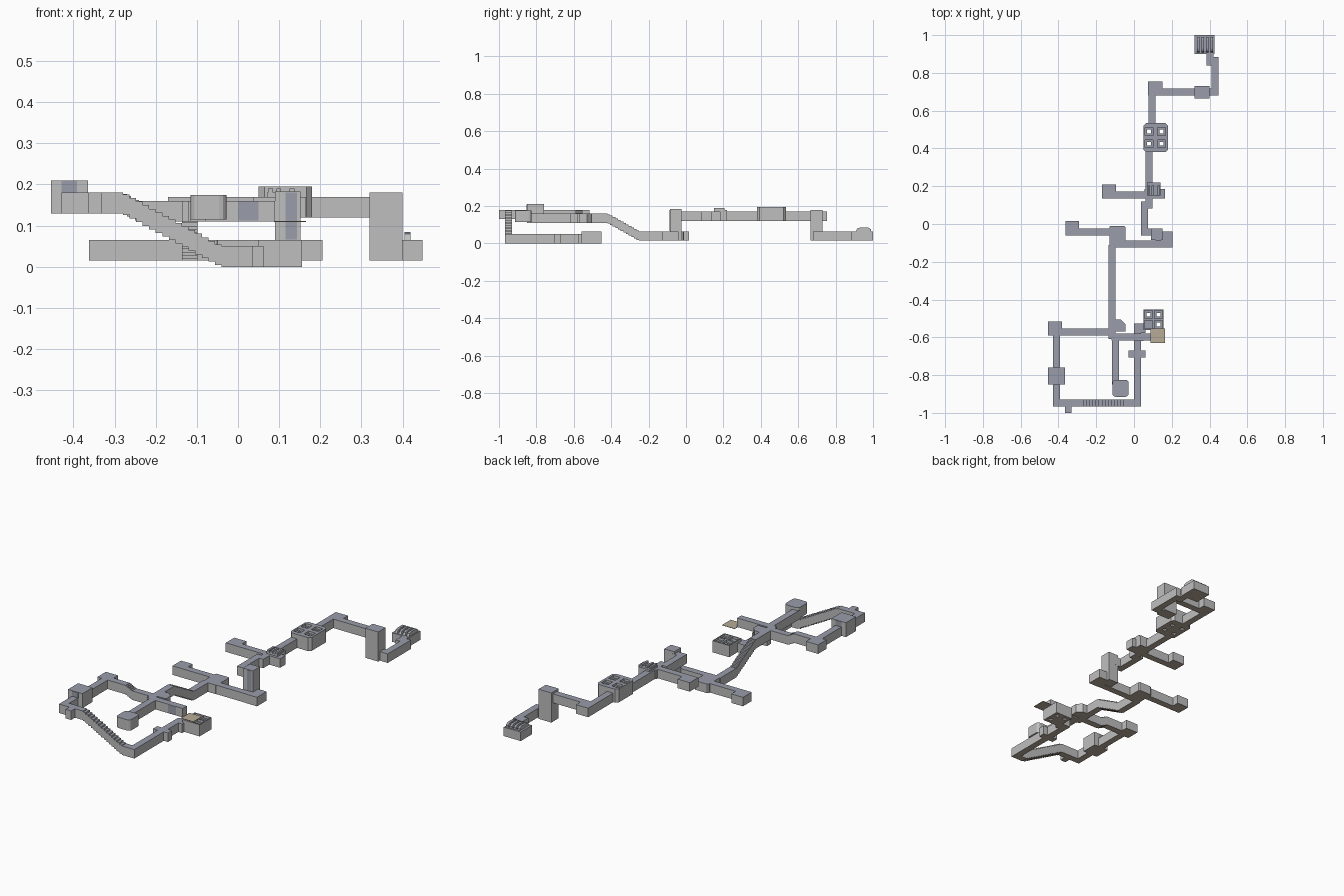
import bpy
import bmesh
from mathutils import Vector

cube = bpy.data.objects.get("Cube")
if cube:
    bpy.data.objects.remove(cube, do_unlink=True)


def material(name, colour):
    mat = bpy.data.materials.new(name)
    mat.use_nodes = True
    mat.diffuse_color = (*colour, 1)
    mat.node_tree.nodes["Principled BSDF"].inputs["Base Color"].default_value = (*colour, 1)
    return mat


WALL = material("light_grey_wall", (.52, .52, .52))
CEILING = material("blue_grey_ceiling", (.32, .34, .4))
FLOOR = material("tan_floor", (.48, .41, .31))

# Floor and ceiling heights of each storey
BASE, LOW, MID = (0, .05), (.015, .065), (.11, .16)
HIGH, WEST = (.12, .17), (.13, .18)
HALF = .0185


def paint(mesh):
    """Ceilings face up, floors face down, everything else is wall."""
    mesh.materials.clear()
    for mat in (WALL, CEILING, FLOOR):
        mesh.materials.append(mat)
    for face in mesh.polygons:
        z = face.normal.z
        face.material_index = 1 if z > .5 else 2 if z < -.5 else 0


def upright(u, v, w):
    return (u, v, w)


def prism(name, outline, span, place=upright, bevel=0, segments=1):
    """Extrude an outline between two depths, optionally bevelling its corners."""
    bm = bmesh.new()
    ends = [[bm.verts.new(place(u, v, w)) for u, v in outline] for w in span]
    bm.faces.new(ends[0])
    bm.faces.new(ends[1])
    count = len(outline)
    sides = []
    for i in range(count):
        j = (i + 1) % count
        bm.faces.new((ends[0][i], ends[0][j], ends[1][j], ends[1][i]))
        sides.append(bm.edges.get((ends[0][i], ends[1][i])))
    if bevel:
        bmesh.ops.bevel(bm, geom=sides, offset=bevel, segments=segments,
                        profile=.5, affect='EDGES')
    bmesh.ops.recalc_face_normals(bm, faces=bm.faces)
    mesh = bpy.data.meshes.new(name)
    bm.to_mesh(mesh)
    bm.free()
    paint(mesh)
    obj = bpy.data.objects.new(name, mesh)
    bpy.context.collection.objects.link(obj)
    return obj


def room(name, x0, x1, y0, y1, level, bevel=0, segments=1):
    return prism(name, [(x0, y0), (x1, y0), (x1, y1), (x0, y1)], level,
                 bevel=bevel, segments=segments)


def corridor(name, path, level, half=HALF):
    """Sweep a passage along a path with mitred turns."""
    pts = [Vector(p) for p in path]
    normals = []
    for a, b in zip(pts, pts[1:]):
        d = (b - a).normalized()
        normals.append(Vector((-d.y, d.x)))
    left, right = [], []
    for i, p in enumerate(pts):
        n, m = normals[max(i - 1, 0)], normals[min(i, len(normals) - 1)]
        off = (n + m) / (1 + n.dot(m)) * half
        left.append(tuple(p + off))
        right.append(tuple(p - off))
    return prism(name, left + right[::-1], level)


def stairs(name, axis, start, end, centre, top_level, low_level, steps):
    """Stepped passage between two storeys, running along x or y."""
    roof, floor = [], []
    for i in range(steps):
        f = (i + .5) / steps
        z = top_level[0] + (low_level[0] - top_level[0]) * f
        for k in (i, i + 1):
            s = start + (end - start) * k / steps
            roof.append((s, z + .05))
            floor.append((s, z))
    place = (lambda u, v, w: (u, w, v)) if axis == "x" else (lambda u, v, w: (w, u, v))
    return prism(name, roof + floor[::-1], (centre - HALF, centre + HALF), place)


def pillar_room(obj, xs, ys, top, open_all=True):
    """Sink four square coffers in the roof, each around a hollow pillar."""
    cutters = []
    for i, x in enumerate(xs):
        for j, y in enumerate(ys):
            sizes = [(.021, top - .012)]
            if open_all or i or j:
                sizes.append((.01, -1))
            for r, base in sizes:
                cutters.append(room("pillar_cutter", x - r, x + r, y - r, y + r, (base, 1)))
    for cutter in cutters:
        cutter.hide_render = True
        mod = obj.modifiers.new("pillar", 'BOOLEAN')
        mod.operation = 'DIFFERENCE'
        mod.solver = 'EXACT'
        mod.object = cutter
    graph = bpy.context.evaluated_depsgraph_get()
    mesh = bpy.data.meshes.new_from_object(obj.evaluated_get(graph))
    obj.modifiers.clear()
    obj.data = mesh
    paint(mesh)
    for cutter in cutters:
        bpy.data.objects.remove(cutter, do_unlink=True)


def panel(name, x0, x1, y, z0, z1, mat=CEILING):
    """Thin coloured plate on a wall facing front or back."""
    obj = room(name, x0, x1, y - .001, y + .001, (z0, z1))
    obj.data.materials.clear()
    obj.data.materials.append(mat)


# Slatted room at the far back and its approach
room("back_room", .32, .425, .9, 1, LOW)
for i in range(4):
    x = .333 + i * .024
    prism("back_room_slat", [(.905, .06), (.915, .08), (.93, .085), (.975, .085), (.99, .075), (.99, .06)],
          (x, x + .014), lambda u, v, w: (w, u, v))
room("back_link", .385, .42, .84, .9, LOW)
corridor("back_corridor", [(.43, .885), (.43, .698), (.37, .698)], LOW)
room("back_shaft", .32, .4, .665, .73, (.015, .18))

# Upper passage running forward through the large pillar room
corridor("north_corridor", [(.34, .698), (.094, .698), (.094, .5)], HIGH)
room("north_corner", .075, .15, .68, .755, HIGH)
hall = room("pillar_hall", .05, .18, .38, .535, (.12, .195), bevel=.014)
pillar_room(hall, (.08, .145), (.425, .49), .195)
corridor("hall_corridor", [(.08, .4), (.08, .1), (.055, .1), (.055, -.043), (.12, -.043)], HIGH)

# Small ribbed crossing with a side passage
room("crossing", .055, .165, .135, .185, HIGH)
room("crossing_tower", .07, .14, .15, .22, (.12, .18))
for x in (.073, .093, .125):
    room("crossing_rib", x, x + .012, .15, .205, (.17, .19))
corridor("crossing_branch", [(.08, .153), (-.17, .153)], HIGH)
room("crossing_branch_end", -.17, -.095, .135, .21, HIGH)

# Middle shaft down to the lower junction
room("middle_shaft", .09, .152, -.085, -.025, (.015, .183))
panel("middle_shaft_opening", .115, .143, -.086, .066, .18)
corridor("shaft_corridor", [(-.06, -.105), (.2, -.105)], LOW)
room("shaft_corridor_end", .14, .205, -.125, -.04, LOW)
room("lower_junction", -.13, -.045, -.125, -.01, LOW, bevel=.006)
corridor("junction_branch", [(-.12, -.043), (-.362, -.043)], LOW)
room("junction_branch_end", -.362, -.29, -.06, .015, LOW)

# Stepped climb from the lower junction to the front junction
corridor("climb_foot", [(-.117, -.11), (-.117, -.25)], LOW)
stairs("main_stairs", "y", -.42, -.25, -.117, MID, LOW, 12)
corridor("climb_head", [(-.117, -.42), (-.117, -.61)], MID)
prism("front_junction", [(-.11, -.57), (-.045, -.57), (-.045, -.53), (-.07, -.505), (-.11, -.505)], MID)
corridor("east_corridor", [(-.12, -.598), (.09, -.598)], MID)
panel("east_corridor_opening", 0, .05, -.6175, .112, .159)
ledge = room("landing_floor", .087, .165, -.63, -.553, (.109, .111))
ledge.data.materials.clear()
ledge.data.materials.append(FLOOR)

# Rounded dead end in front of the junction
corridor("front_spur", [(-.097, -.59), (-.097, -.85)], MID)
room("rounded_room", -.115, -.028, -.915, -.825, (.115, .175), bevel=.018, segments=3)

# Western loop
corridor("west_link", [(-.11, -.572), (-.24, -.572)], MID)
stairs("west_steps", "x", -.28, -.24, -.572, WEST, MID, 4)
corridor("west_corridor", [(-.28, -.572), (-.41, -.572), (-.41, -.948), (-.28, -.948)], WEST)
room("west_corner", -.455, -.38, -.59, -.515, WEST)
room("west_room", -.455, -.365, -.85, -.76, (.13, .21))
for y in (-.851, -.759):
    panel("west_room_lintel", -.429, -.391, y, .18, .208)
room("west_alcove", -.365, -.33, -1, -.96, WEST)

# Long stairs down to the lowest passage
stairs("south_stairs", "x", -.28, -.04, -.948, WEST, BASE, 15)
corridor("south_corridor", [(-.04, -.948), (.018, -.948), (.018, -.53)], BASE)
room("south_side_niche", -.03, .062, -.707, -.67, BASE)
room("south_end", 0, .06, -.578, -.527, BASE)
cellar = room("pillar_cellar", .05, .155, -.56, -.453, (0, .065))
pillar_room(cellar, (.077, .13), (-.532, -.48), .065, open_all=False)
